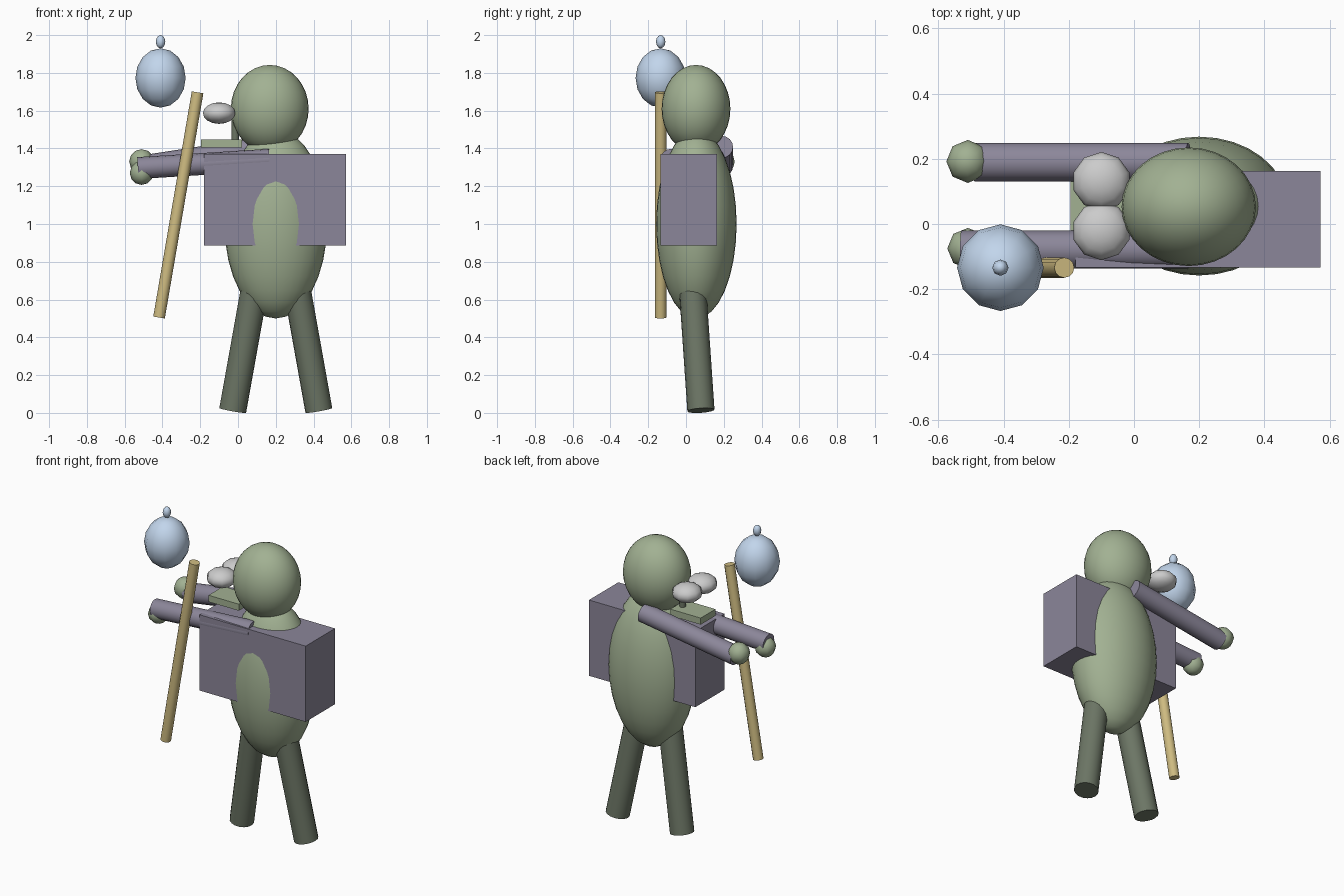
import bpy
from math import radians
from mathutils import Vector

if "Cube" in bpy.data.objects:
    bpy.data.objects.remove(bpy.data.objects["Cube"])


def material(name, rgb):
    m = bpy.data.materials.new(name)
    m.diffuse_color = (*rgb, 1)
    m.use_nodes = True
    m.node_tree.nodes["Principled BSDF"].inputs["Base Color"].default_value = m.diffuse_color
    return m


SKIN = material("skin green", (0.36, 0.44, 0.29))
LEG = material("leg green", (0.15, 0.18, 0.13))
CLOTH = material("muted purple", (0.26, 0.24, 0.32))
WOOD = material("wood", (0.62, 0.50, 0.22))
BLUE = material("pale blue", (0.54, 0.67, 0.84))
WHITE = material("white", (0.9, 0.9, 0.92))


def finish(name, mat, smooth=True):
    ob = bpy.context.object
    ob.name = name
    ob.data.materials.append(mat)
    if smooth:
        bpy.ops.object.shade_smooth_by_angle(angle=radians(60))
    return ob


def ellipsoid(name, loc, size, mat, segments=32, rings=16):
    bpy.ops.mesh.primitive_uv_sphere_add(segments=segments, ring_count=rings, location=loc)
    bpy.context.object.scale = size
    bpy.ops.object.transform_apply(location=False, rotation=False, scale=True)
    return finish(name, mat)


def rod(name, a, b, radius, mat, sides=16):
    a, b = Vector(a), Vector(b)
    bpy.ops.mesh.primitive_cylinder_add(vertices=sides, radius=radius,
                                        depth=(b - a).length, location=(a + b) / 2)
    bpy.context.object.rotation_euler = (b - a).to_track_quat('Z', 'Y').to_euler()
    return finish(name, mat)


def block(name, lo, hi, mat):
    lo, hi = Vector(lo), Vector(hi)
    bpy.ops.mesh.primitive_cube_add(size=1, location=(lo + hi) / 2)
    bpy.context.object.scale = hi - lo
    bpy.ops.object.transform_apply(location=False, rotation=False, scale=True)
    return finish(name, mat, False)


# Torso, head and coat block
ellipsoid("body", (0.2, 0.055, 1.0), (0.272, 0.213, 0.5), SKIN)
ellipsoid("head", (0.168, 0.053, 1.61), (0.206, 0.182, 0.232), SKIN)
block("coat", (-0.18, -0.134, 0.885), (0.573, 0.163, 1.37), CLOTH)

# Legs, mirrored about the body axis
for side, s in (("left", -1), ("right", 1)):
    rod(side + "_leg", (0.2 + s * 0.228, 0.079, 0.013),
        (0.2 + s * 0.105, 0.032, 0.70), 0.072, LEG)

# Arms and hands
rod("front_arm", (-0.53, -0.078, 1.296), (0.167, -0.078, 1.340), 0.058, CLOTH)
rod("back_arm", (-0.49, 0.19, 1.307), (0.167, 0.19, 1.408), 0.059, CLOTH)
ellipsoid("front_hand", (-0.51, -0.075, 1.27), (0.063,) * 3, SKIN, 8, 6)
ellipsoid("back_hand", (-0.51, 0.192, 1.33), (0.066,) * 3, SKIN, 8, 6)

# Face: jaw plate, stalk and eyes
block("jaw_plate", (-0.195, -0.02, 1.405), (0.02, 0.13, 1.447), SKIN)
rod("face_stalk", (-0.015, 0.055, 1.43), (-0.015, 0.055, 1.60), 0.02, LEG, 8)
for side, y in (("front", -0.021), ("back", 0.131)):
    ellipsoid(side + "_eye", (-0.1, y, 1.587), (0.09, 0.09, 0.057), WHITE, 10, 8)

# Leaning stick with the floating bulb and its knob
rod("stick", (-0.418, -0.134, 0.505), (-0.214, -0.134, 1.697), 0.031, WOOD, 12)
ellipsoid("bulb", (-0.41, -0.134, 1.773), (0.133, 0.133, 0.157), BLUE, 12, 8)
ellipsoid("bulb_knob", (-0.41, -0.134, 1.965), (0.025, 0.025, 0.035), BLUE, 8, 6)
